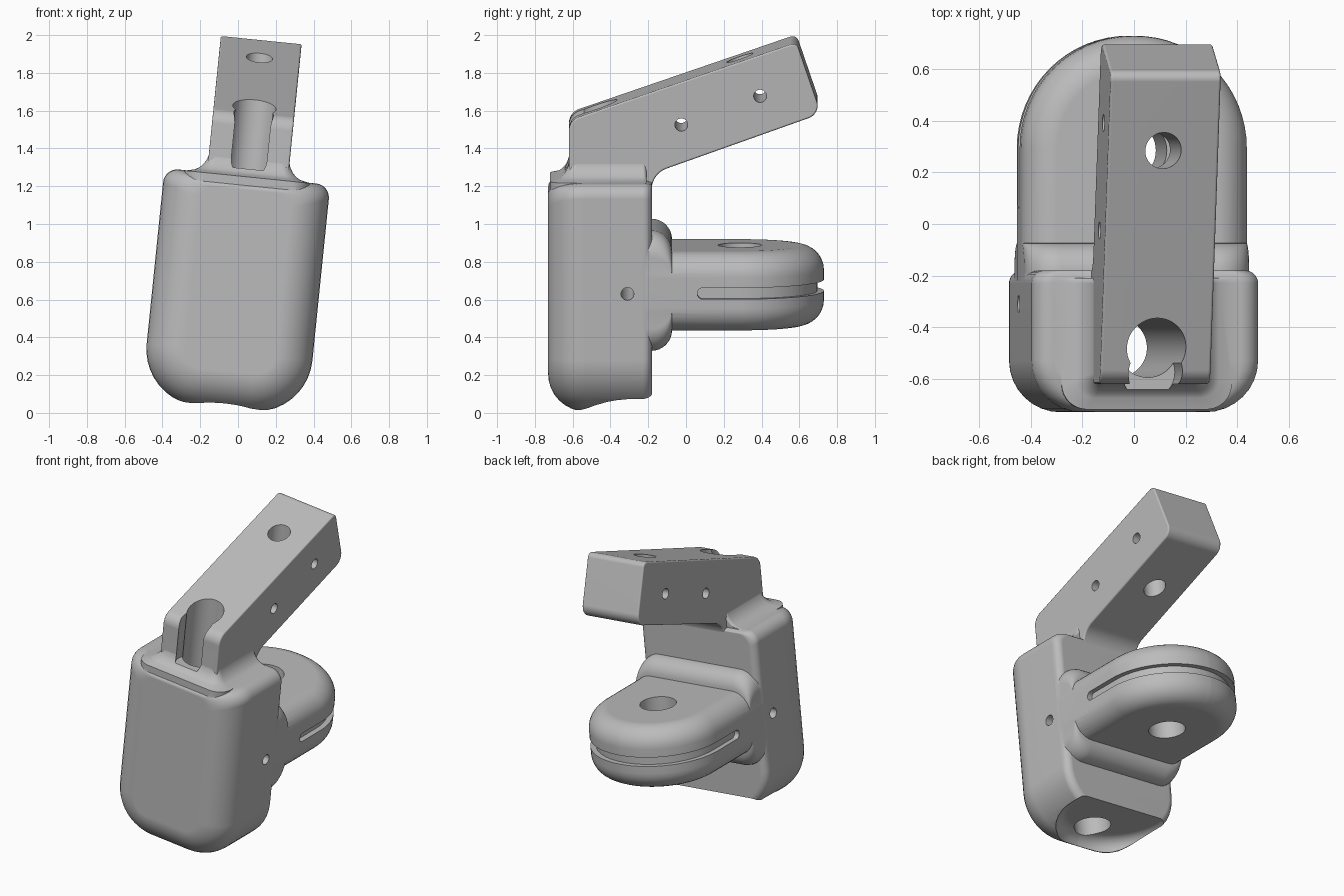
import bpy
import bmesh
from math import sin, cos, pi, tan, radians, sqrt
from mathutils import Matrix, Vector

if "Cube" in bpy.data.objects:
    bpy.data.objects.remove(bpy.data.objects["Cube"])

grey = bpy.data.materials.new("light_grey")
grey.use_nodes = True
grey.diffuse_color = (0.5, 0.5, 0.5, 1)
grey.node_tree.nodes["Principled BSDF"].inputs["Base Color"].default_value = (0.5, 0.5, 0.5, 1)


def rounded(corners, steps=10):
    """Outline from (u, v, radius) corners, each replaced by an arc."""
    out = []
    for i, (u, v, r) in enumerate(corners):
        p = Vector((u, v))
        d1 = (p - Vector(corners[i - 1][:2])).normalized()
        d2 = (Vector(corners[(i + 1) % len(corners)][:2]) - p).normalized()
        turn = d1.angle(d2)
        side = 1 if d1.x * d2.y - d1.y * d2.x > 0 else -1
        start = p - d1 * r * tan(turn / 2)
        centre = start + Vector((-d1.y, d1.x)) * side * r
        for k in range(steps + 1):
            out.append(centre + Matrix.Rotation(side * turn * k / steps, 2) @ (start - centre))
    return out


def rect(u0, u1, v0, v1, r_low, r_high, steps=10):
    return rounded([(u0, v0, r_low), (u1, v0, r_low), (u1, v1, r_high), (u0, v1, r_high)], steps)


def circle(u, v, r, n=48):
    return [Vector((u + r * cos(2 * pi * k / n), v + r * sin(2 * pi * k / n))) for k in range(n)]


def loft(name, axis, sections):
    """Closed solid through (outline, height) sections stacked along an axis."""
    place = {"X": lambda p, w: (w, p.x, p.y),
             "Y": lambda p, w: (p.x, w, p.y),
             "Z": lambda p, w: (p.x, p.y, w)}[axis]
    bm = bmesh.new()
    rings = [[bm.verts.new(place(p, w)) for p in pts] for pts, w in sections]
    for a, b in zip(rings, rings[1:]):
        for i in range(len(a)):
            bm.faces.new((a[i - 1], a[i], b[i], b[i - 1]))
    bm.faces.new(rings[0])
    bm.faces.new(rings[-1])
    bmesh.ops.recalc_face_normals(bm, faces=bm.faces)
    mesh = bpy.data.meshes.new(name)
    bm.to_mesh(mesh)
    bm.free()
    obj = bpy.data.objects.new(name, mesh)
    mesh.materials.append(grey)
    bpy.context.collection.objects.link(obj)
    return obj


def apply_modifier(obj, mod):
    bpy.context.view_layer.objects.active = obj
    bpy.ops.object.modifier_apply(modifier=mod.name)


def combine(obj, other, operation):
    mod = obj.modifiers.new("combine", "BOOLEAN")
    mod.object, mod.operation, mod.solver = other, operation, "EXACT"
    apply_modifier(obj, mod)
    bpy.data.objects.remove(other)


def fillet(r, steps=8):
    """(inset, distance) pairs for a quarter round."""
    return [(r * (1 - sin(a)), r * (1 - cos(a)))
            for a in (pi / 2 * k / steps for k in range(steps + 1))]


# Main block: wide round on the front edge, small round at the back
def block_outline(d):
    return rect(-0.441 + d, 0.441 - d, 0.015 + d, 1.25 - d * 0.35, 0.3 - d, 0.075)


front = [(block_outline(d), -0.73 + h) for d, h in fillet(0.2)]
back = [(block_outline(d), -0.18 - h) for d, h in reversed(fillet(0.05))]
bracket = loft("bracket", "Y", front + back)


# Clamp flange with a round end
def flange_outline(d):
    return rect(-0.44 + d, 0.44 - d, -0.4, 0.73 - d, 0.01, 0.435 - d, 16)


low = [(flange_outline(d), 0.463 + h) for d, h in fillet(0.13)]
high = [(flange_outline(d), 0.885 - h) for d, h in reversed(fillet(0.13))]
flange = loft("flange", "Z", low + high)

# Flared root where the flange meets the block
sections = [(rect(-0.438, 0.438, 0.353, 0.995, 0.13, 0.13), -0.3)]
for d, h in fillet(0.11):
    o = 0.11 - h
    sections.append((rect(-0.438, 0.438, 0.464 - o, 0.884 + o, 0.13, 0.13), -0.184 + 0.11 - d))
flange_root = loft("flange_root", "Y", sections)

# Sloping arm
profile = rounded([(-0.62, 1.1, 0.01), (-0.62, 1.57, 0.08), (0.585, 1.985, 0.035),
                   (0.715, 1.605, 0.07), (-0.182, 1.285, 0.12), (-0.182, 1.1, 0.01)])
arm = loft("arm", "X", [(profile, -0.215), (profile, 0.215)])
bevel = arm.modifiers.new("soft_edges", "BEVEL")
bevel.width, bevel.segments, bevel.angle_limit = 0.03, 4, radians(40)
apply_modifier(arm, bevel)

# Flared foot of the arm
sections = []
for k in range(-1, 11):
    t = max(k, 0) / 10
    o = 0.12 * (1 - sqrt(1 - (1 - t) ** 2))
    z = 1.19 if k < 0 else 1.248 + 0.12 * t
    sections.append((rect(-0.212 - o, 0.212 + o, -0.617 - o * 0.85, -0.21, 0.04 + o * 0.5, 0.02), z))
arm_foot = loft("arm_foot", "Z", sections)

for part in (flange_root, flange, arm_foot, arm):
    combine(bracket, part, "UNION")

# Recess under the block with a rounded rim
recess = [(rect(-0.38, 0.38, -0.63, 0.2, 0.37, 0.01), -0.3)]
for d, h in reversed(fillet(0.08)):
    recess.append((rect(-0.38 + d, 0.38 - d, -0.63 + d, 0.2, 0.37 - d, 0.01), 0.122 - h))
combine(bracket, loft("recess_cutter", "Z", recess), "DIFFERENCE")

# Groove around the flange edge
slot = rounded([(0.06, 0.642, 0.029), (1.0, 0.642, 0.029), (1.0, 0.702, 0.029), (0.06, 0.702, 0.029)])
groove = loft("groove_cutter", "X", [(slot, -0.7), (slot, 0.7)])
core = rect(-0.405, 0.405, -0.4, 0.695, 0.01, 0.4, 16)
combine(groove, loft("groove_core", "Z", [(core, 0.3), (core, 1.0)]), "DIFFERENCE")
combine(bracket, groove, "DIFFERENCE")

# Upright holes (y, radius, bottom, top): block bolt, front notch, flange bolt, arm access
for y, r, z0, z1 in ((-0.48, 0.115, -0.2, 2.2), (-0.575, 0.105, 1.29, 2.2),
                     (0.285, 0.115, 0.2, 1.2), (0.285, 0.07, 1.25, 2.3)):
    hole = circle(0, y, r)
    combine(bracket, loft("hole_cutter", "Z", [(hole, z0), (hole, z1)]), "DIFFERENCE")

# Cross pin holes (y, z)
for y, z in ((-0.31, 0.67), (-0.025, 1.547), (0.392, 1.7)):
    pin = circle(y, z, 0.034, 24)
    combine(bracket, loft("pin_cutter", "X", [(pin, -0.7), (pin, 0.7)]), "DIFFERENCE")

# Lean the whole bracket sideways and shade it
bracket.data.transform(Matrix.Rotation(radians(5.8), 4, "Y") @ Matrix.Translation((-0.077, 0, 0)))
bpy.ops.object.select_all(action="DESELECT")
bracket.select_set(True)
bpy.context.view_layer.objects.active = bracket
bpy.ops.object.shade_smooth_by_angle(angle=radians(35))
weighted = bracket.modifiers.new("even_shading", "WEIGHTED_NORMAL")
weighted.keep_sharp = True
